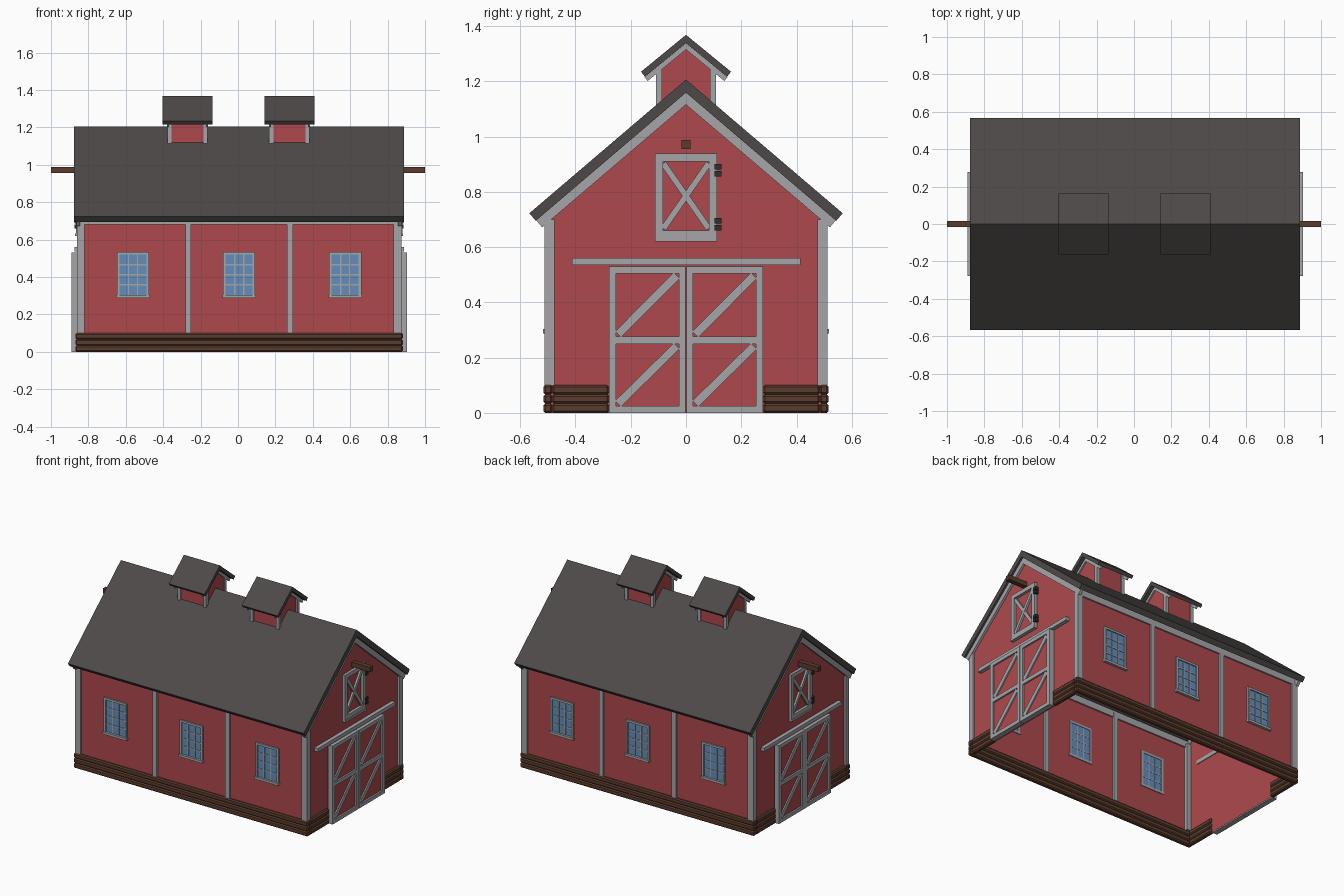
import bpy, bmesh, math
from mathutils import Matrix, Vector

if "Cube" in bpy.data.objects:
    bpy.data.objects.remove(bpy.data.objects["Cube"])

CX = 0.006                      # centre of the barn along x
SLOPE = 0.853                   # roof pitch


def material(name, rgb):
    m = bpy.data.materials.new(name)
    m.diffuse_color = (*rgb, 1)
    m.use_nodes = True
    m.node_tree.nodes["Principled BSDF"].inputs["Base Color"].default_value = m.diffuse_color
    return m


RED = material("barn_red", (0.42, 0.066, 0.073))
TRIM = material("trim_grey", (0.38, 0.38, 0.40))
ROOF = material("roof_charcoal", (0.075, 0.066, 0.064))
WOOD = material("log_brown", (0.105, 0.045, 0.027))
GLASS = material("window_blue", (0.125, 0.27, 0.50))
IRON = material("hinge_dark", (0.03, 0.027, 0.027))


def finish(name, bm, mat, bevel=0):
    me = bpy.data.meshes.new(name)
    bmesh.ops.recalc_face_normals(bm, faces=bm.faces)
    bm.to_mesh(me)
    bm.free()
    ob = bpy.data.objects.new(name, me)
    bpy.context.collection.objects.link(ob)
    me.materials.append(mat)
    if bevel:
        mod = ob.modifiers.new("bevel", 'BEVEL')
        mod.width = bevel
        mod.segments = 1
    return ob


def boxes(name, mat, spans, bevel=0, both=True):
    """Join boxes (x0,x1,y0,y1,z0,z1[,tilt]); both = repeat turned half round."""
    bm = bmesh.new()
    for turn in ((0, math.pi) if both else (0,)):
        for x0, x1, y0, y1, z0, z1, *tilt in spans:
            mat4 = (Matrix.Translation((CX, 0, 0)) @ Matrix.Rotation(turn, 4, 'Z')
                    @ Matrix.Translation(((x0 + x1) / 2, (y0 + y1) / 2, (z0 + z1) / 2))
                    @ Matrix.Rotation(tilt[0] if tilt else 0, 4, 'X')
                    @ Matrix.Diagonal((x1 - x0, y1 - y0, z1 - z0, 1)))
            bmesh.ops.create_cube(bm, size=1, matrix=mat4)
    return finish(name, bm, mat, bevel)


def diagonal(x0, x1, ya, za, yb, zb, w):
    """Box span for a slanted brace between two points on the gable."""
    y, z = (ya + yb) / 2, (za + zb) / 2
    h = math.hypot(yb - ya, zb - za) / 2
    return (x0, x1, y - h, y + h, z - w / 2, z + w / 2, math.atan2(zb - za, yb - ya))


def frame(x0, x1, y0, y1, z0, z1, w):
    """Four spans of a rectangular frame on the gable."""
    return [(x0, x1, y0, y0 + w, z0, z1), (x0, x1, y1 - w, y1, z0, z1),
            (x0, x1, y0 + w, y1 - w, z0, z0 + w), (x0, x1, y0 + w, y1 - w, z1 - w, z1)]


def chevron(name, mat, spans, half, apex, slope, thick):
    """Inverted V profile with square-cut eaves, extruded along x."""
    a = math.atan(slope)
    bm = bmesh.new()
    for x0, x1 in spans:
        for s in (1, -1):
            e = (s * half, apex - slope * half)
            prof = [(0, apex), e, (e[0] - s * thick * math.sin(a), e[1] - thick * math.cos(a)),
                    (0, apex - thick / math.cos(a))]
            A = [bm.verts.new((x0, *p)) for p in prof]
            B = [bm.verts.new((x1, *p)) for p in prof]
            bm.faces.new(A)
            bm.faces.new(B)
            for i in range(3):
                bm.faces.new((A[i], A[i + 1], B[i + 1], B[i]))
    bmesh.ops.remove_doubles(bm, verts=bm.verts, dist=1e-5)
    return finish(name, bm, mat)


def gabled_walls(name, x0, x1, half, z0, apex, slope):
    """Four thin walls, open below, with gable ends."""
    prof = [(-half, z0), (-half, apex - slope * half), (0, apex),
            (half, apex - slope * half), (half, z0)]
    bm = bmesh.new()
    A = [bm.verts.new((x0, *p)) for p in prof]
    B = [bm.verts.new((x1, *p)) for p in prof]
    bm.faces.new(A)
    bm.faces.new(B)
    for i in (0, 3):
        bm.faces.new((A[i], A[i + 1], B[i + 1], B[i]))
    return finish(name, bm, RED)


# Main walls, roof and gable trim
gabled_walls("barn_walls", CX - 0.855, CX + 0.855, 0.5, 0.0, 1.15, SLOPE)
chevron("main_roof", ROOF, [(CX - 0.882, CX + 0.882)], 0.567, 1.206, SLOPE, 0.036)
chevron("gable_trim", TRIM, [(CX - 0.870, CX - 0.85), (CX + 0.85, CX + 0.870)],
        0.542, 1.159, SLOPE, 0.033)

# Corner posts, wall posts and eave boards
boxes("corner_posts", TRIM, [(0.826, 0.868, y, y + 0.036, 0.1, 0.70) for y in (-0.512, 0.476)])
boxes("wall_posts", TRIM, [(x - 0.016, x + 0.016, -0.512, -0.488, 0.1, 0.71) for x in (-0.272, 0.272)])
boxes("eave_boards", TRIM, [(-0.85, 0.85, -0.51, -0.49, 0.68, 0.725)])

# Log foundation with a gap for the doors
logs = []
for i in range(3):
    z0, z1 = i * 0.0335, i * 0.0335 + 0.0335
    logs += [(-0.876, 0.876, -0.516, -0.484, z0, z1),
             (0.844, 0.876, -0.484, -0.279, z0, z1), (0.844, 0.876, 0.279, 0.484, z0, z1)]
boxes("foundation_logs", WOOD, logs, 0.007)

# Sliding barn doors on both gables
panels, rails, braces = [], [], []
for y0 in (-0.279, 0.001):
    y1 = y0 + 0.278
    panels.append((0.865, 0.886, y0 + 0.01, y1 - 0.01, 0.008, 0.525))
    rails += frame(0.862, 0.897, y0, y1, 0.0, 0.53, 0.025)
    rails.append((0.862, 0.897, y0 + 0.025, y1 - 0.025, 0.25, 0.276))
    for z0, z1 in ((0.025, 0.25), (0.276, 0.505)):
        braces.append(diagonal(0.87, 0.894, y0 + 0.033, z0 + 0.008, y1 - 0.033, z1 - 0.008, 0.03))
boxes("door_panels", RED, panels)
boxes("door_frames", TRIM, rails)
boxes("door_braces", TRIM, braces)
boxes("door_track", TRIM, [(0.85, 0.881, -0.413, 0.415, 0.536, 0.561)])

# Hay loft door, hinges and hoist beam
boxes("loft_frame", TRIM, frame(0.85, 0.873, -0.112, 0.112, 0.632, 0.938, 0.028)
      + [(0.85, 0.877, -0.112, 0.112, 0.62, 0.634)])
boxes("loft_braces", TRIM, [diagonal(0.85, 0.868, -0.082, 0.667, 0.082, 0.903, 0.022),
                            diagonal(0.85, 0.867, -0.082, 0.903, 0.082, 0.667, 0.022)])
boxes("loft_hinges", IRON, [(0.85, 0.879, 0.104, 0.128, z + d, z + d + 0.02)
                            for z in (0.66, 0.855) for d in (0, 0.025)])
boxes("hoist_beam", WOOD, [(-1.006, -0.84, -0.016, 0.016, 0.955, 0.987),
                           (0.84, 0.994, -0.016, 0.016, 0.955, 0.987)], both=False)

# Windows on the long walls, three by four panes
glass, frames, bars = [], [], []
for c in (-0.567, 0.0, 0.567):
    x0, x1, z0, z1, w = c - 0.086, c + 0.086, 0.298, 0.534, 0.014
    glass.append((x0 + 0.005, x1 - 0.005, -0.503, -0.498, z0, z1 - 0.005))
    frames += [(x0, x0 + w, -0.511, -0.495, z0, z1), (x1 - w, x1, -0.511, -0.495, z0, z1),
               (x0 + w, x1 - w, -0.511, -0.495, z1 - w, z1),
               (x0 - 0.004, x1 + 0.004, -0.518, -0.495, z0 - 0.01, z0 + 0.006)]
    for i in (1, 2):
        x = x0 + w + (0.172 - 2 * w) * i / 3
        bars.append((x - 0.0035, x + 0.0035, -0.507, -0.497, z0, z1 - w))
    for i in (1, 2, 3):
        z = z0 + 0.006 + (z1 - z0 - w - 0.006) * i / 4
        bars.append((x0 + w, x1 - w, -0.506, -0.497, z - 0.0035, z + 0.0035))
boxes("window_glass", GLASS, glass)
boxes("window_frames", TRIM, frames)
boxes("window_bars", TRIM, bars)

# Two roof cupolas
for side, c in (("left", CX - 0.276), ("right", CX + 0.269)):
    gabled_walls(side + "_cupola_walls", c - 0.1, c + 0.1, 0.101, 1.09, 1.338, 0.82)
    chevron(side + "_cupola_roof", ROOF, [(c - 0.134, c + 0.134)], 0.163, 1.368, 0.82, 0.023)
    chevron(side + "_cupola_trim", TRIM, [(c - 0.109, c - 0.098), (c + 0.098, c + 0.109)],
            0.15, 1.338, 0.82, 0.018)
    boxes(side + "_cupola_posts", TRIM,
          [(c - CX + sx * 0.097 - 0.011, c - CX + sx * 0.097 + 0.011,
            sy * 0.097 - 0.011, sy * 0.097 + 0.011, 1.09, 1.25)
           for sx in (-1, 1) for sy in (-1, 1)], both=False)
